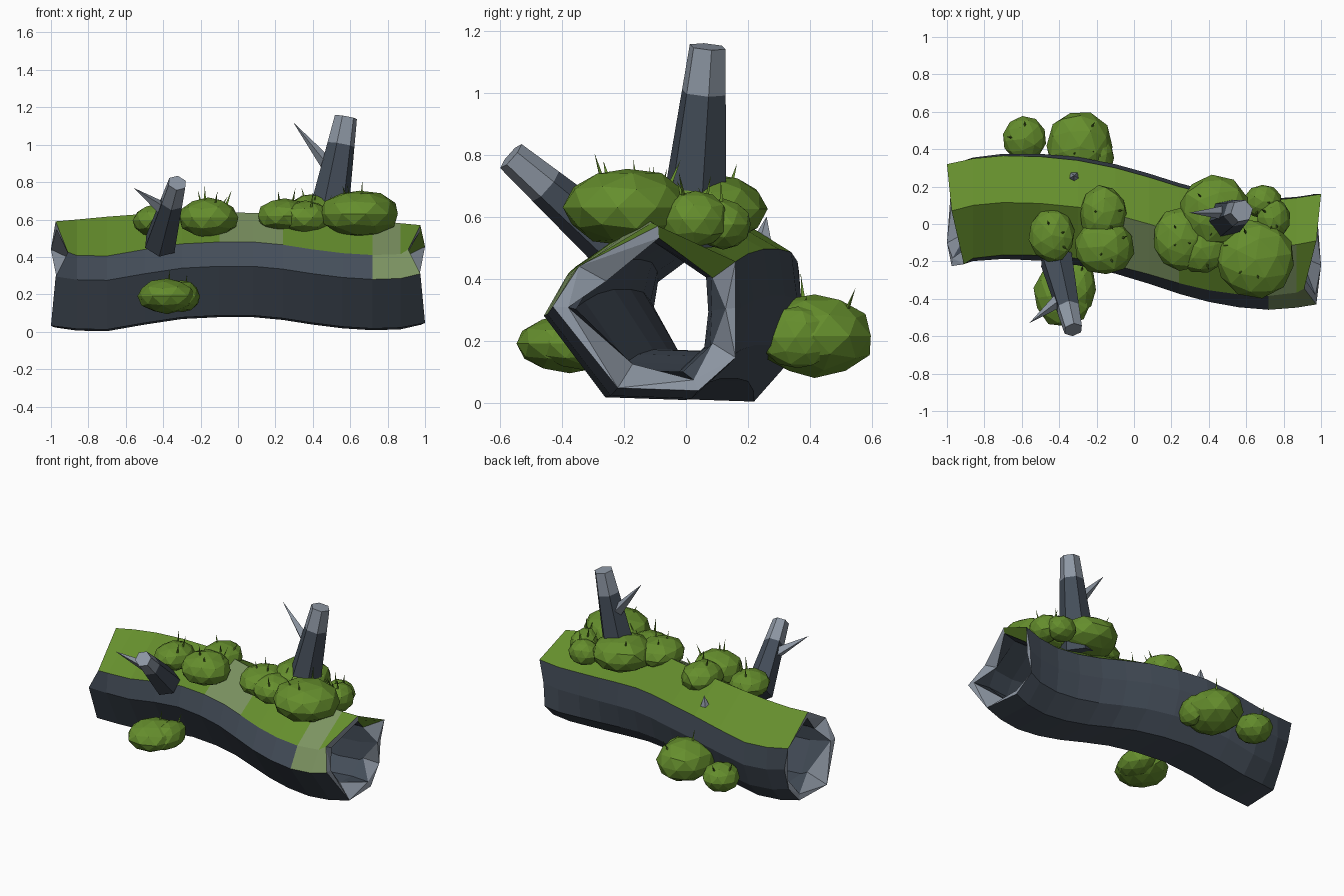
import bpy, bmesh, math, random
from mathutils import Vector, Matrix

if "Cube" in bpy.data.objects:
    bpy.data.objects.remove(bpy.data.objects["Cube"])

random.seed(4)


def material(name, rgb):
    m = bpy.data.materials.new(name)
    m.diffuse_color = (*rgb, 1)
    m.use_nodes = True
    m.node_tree.nodes["Principled BSDF"].inputs["Base Color"].default_value = m.diffuse_color
    return m


BARK = material("slate bark", (0.058, 0.075, 0.100))
WOOD = material("pale wood", (0.27, 0.31, 0.37))
MOSS = material("moss green", (0.13, 0.27, 0.026))
FADED = material("faded moss", (0.20, 0.29, 0.12))


def finish(bm, name, mats):
    bmesh.ops.recalc_face_normals(bm, faces=bm.faces)
    mesh = bpy.data.meshes.new(name)
    bm.to_mesh(mesh)
    bm.free()
    for m in mats:
        mesh.materials.append(m)
    ob = bpy.data.objects.new(name, mesh)
    bpy.context.collection.objects.link(ob)
    return ob


def bridge(bm, a, b, mat_of):
    n = len(a)
    for k in range(n):
        f = bm.faces.new((a[k], a[(k + 1) % n], b[(k + 1) % n], b[k]))
        f.material_index = mat_of(k)


# Hollow log: stations along x with centre y, underside z and ridge z
STATIONS = [
    (-1.0, .05, .02, .59), (-.86, .08, .003, .60), (-.7, .095, .0, .615),
    (-.5, .09, .035, .63), (-.3, .07, .065, .64), (-.1, .03, .075, .64),
    (.08, -.02, .075, .635), (.24, -.07, .06, .63), (.4, -.11, .035, .62),
    (.56, -.135, .015, .61), (.72, -.145, .005, .595), (.87, -.13, .01, .58),
    (1.0, -.11, .035, .57)]


def section(x, cy, low, ridge):
    """Eight corners: ridge, front shoulder, front, two bottom, low back, back, back shoulder."""
    t = (x + 1) / 2
    lean = .02 * (1 - x * x)
    return [(cy + .02, ridge),
            (cy - .265 + .03 * t, low + .405),
            (cy - .275 - .045 * t, low + .275),
            (cy - .15 + .04 * t, low + .012),
            (cy + .12 + .03 * t, low + .003),
            (cy + .21 + .06 * t, low + .11),
            (cy + .27 + lean, low + .27),
            (cy + .27, low + .42)]


def build_log():
    bm = bmesh.new()
    # how far each corner of the broken ends is set back
    notch = [.025, .09, .025, 0, .02, .04, .03, 0]
    outer, inner = [], []
    last = len(STATIONS) - 1
    for i, (x, cy, low, ridge) in enumerate(STATIONS):
        pts = section(x, cy, low, ridge)
        my = sum(p[0] for p in pts) / 8
        mz = sum(p[1] for p in pts) / 8
        end = i in (0, last)
        s = math.copysign(1, x)
        o, n = [], []
        for k, (y, z) in enumerate(pts):
            o.append(bm.verts.new((x - s * notch[k] * end, y, z)))
            r = .77 + .09 * (-1) ** k if end else .74
            depth = (.03 + .08 * (k % 2)) if end else 0
            n.append(bm.verts.new((x - s * depth, my + (y - my) * r,
                                   mz + .02 * (not end) + (z - mz) * r)))
        outer.append(o)
        inner.append(n)
    for i in range(last):
        x = (STATIONS[i][0] + STATIONS[i + 1][0]) / 2

        def skin(k):
            if k == 0:
                return 3 if -.1 < x < .24 or .72 < x < .87 else 2
            if k == 1 and x > .72:
                return 3
            return 2 if k == 7 else 0
        bridge(bm, outer[i], outer[i + 1], skin)
        bridge(bm, inner[i], inner[i + 1], lambda k: 0)
    # pale splintered rims
    for i in (0, last):
        bridge(bm, outer[i], inner[i], lambda k: 2 if k == 7 and i else 1)
    bmesh.ops.triangulate(bm, faces=[f for f in bm.faces if f.material_index == 1])
    finish(bm, "hollow_log", (BARK, WOOD, MOSS, FADED))


def branch(name, base, tip, r0, r1, split, thorn_at, thorn_tip):
    """Tapered six-sided stub with a pale end and one side thorn."""
    base, tip = Vector(base), Vector(tip)
    rot = (tip - base).to_track_quat('Z', 'Y')
    bm = bmesh.new()
    rings = []
    for t in (0, split, 1):
        r = r0 + (r1 - r0) * t
        c = base.lerp(tip, t)
        rings.append([bm.verts.new(c + rot @ Vector((r * math.cos(a), r * math.sin(a), 0)))
                      for a in (k * math.pi / 3 + .3 for k in range(6))])
    bridge(bm, rings[0], rings[1], lambda k: 0)
    bridge(bm, rings[1], rings[2], lambda k: 1)
    bm.faces.new(rings[0])
    bm.faces.new(rings[2]).material_index = 1
    finish(bm, name, (BARK, WOOD))
    bm = bmesh.new()
    spike(bm, Vector(thorn_at), Vector(thorn_tip), .04, 4)
    finish(bm, name + "_thorn", (WOOD,))


def spike(bm, base, tip, r, sides):
    d = tip - base
    m = Matrix.Translation((base + tip) / 2) @ d.to_track_quat('Z', 'Y').to_matrix().to_4x4()
    bmesh.ops.create_cone(bm, cap_ends=True, segments=sides, radius1=r, radius2=0,
                          depth=d.length, matrix=m)


def moss_clump(name, blobs, blades):
    """Squashed faceted blobs with a few thin grass blades on top."""
    bm = bmesh.new()
    for x, y, z, rx, ry, rz in blobs:
        turn = Matrix.Rotation(random.uniform(0, 6), 4, 'Z')
        ball = bmesh.ops.create_icosphere(bm, subdivisions=2, radius=1, matrix=turn)["verts"]
        for v in ball:
            p = v.co * random.uniform(.98, 1.05)
            v.co = (x + p.x * rx, y + p.y * ry, z + p.z * rz)
    finish(bm, name, (MOSS,))
    bm = bmesh.new()
    for x, y, z, rx, ry, rz in blobs:
        for _ in range(blades):
            a, r = random.uniform(0, 6.28), random.uniform(.2, .8)
            u, v = r * math.cos(a), r * math.sin(a)
            p = Vector((x + u * rx, y + v * ry, z + rz * math.sqrt(1 - r * r) - .015))
            lean = Vector((u * .05, v * .05, random.uniform(.05, .09)))
            spike(bm, p, p + lean, .008, 3)
    finish(bm, name + "_grass", (MOSS,))


build_log()

# small bare knot showing through the moss
bm = bmesh.new()
spike(bm, Vector((-.32, .25, .53)), Vector((-.32, .26, .60)), .03, 5)
finish(bm, "bare_knot", (WOOD,))

branch("tall_branch", (.465, .018, .52), (.577, .07, 1.148), .118, .061, .765,
       (.49, .06, .88), (.295, .06, 1.12))
branch("front_branch", (-.415, -.19, .47), (-.325, -.565, .795), .092, .052, .70,
       (-.39, -.40, .65), (-.56, -.53, .77))

moss_clump("right_moss", [
    (.65, -.19, .63, .21, .205, .125), (.43, .07, .625, .19, .19, .115),
    (.25, -.08, .62, .15, .17, .09), (.36, -.13, .61, .14, .13, .09),
    (.69, .12, .575, .10, .09, .08), (.745, .03, .59, .09, .11, .09)], 3)
moss_clump("left_moss", [
    (-.16, -.12, .61, .16, .15, .105), (-.165, .06, .615, .125, .145, .095),
    (-.44, -.06, .595, .12, .14, .085)], 3)
moss_clump("front_low_moss", [
    (-.38, -.375, .19, .155, .175, .092), (-.30, -.33, .19, .095, .15, .085)], 1)
moss_clump("back_moss", [
    (-.29, .415, .215, .175, .19, .132), (-.18, .36, .21, .07, .12, .10),
    (-.585, .455, .19, .115, .12, .09)], 2)
